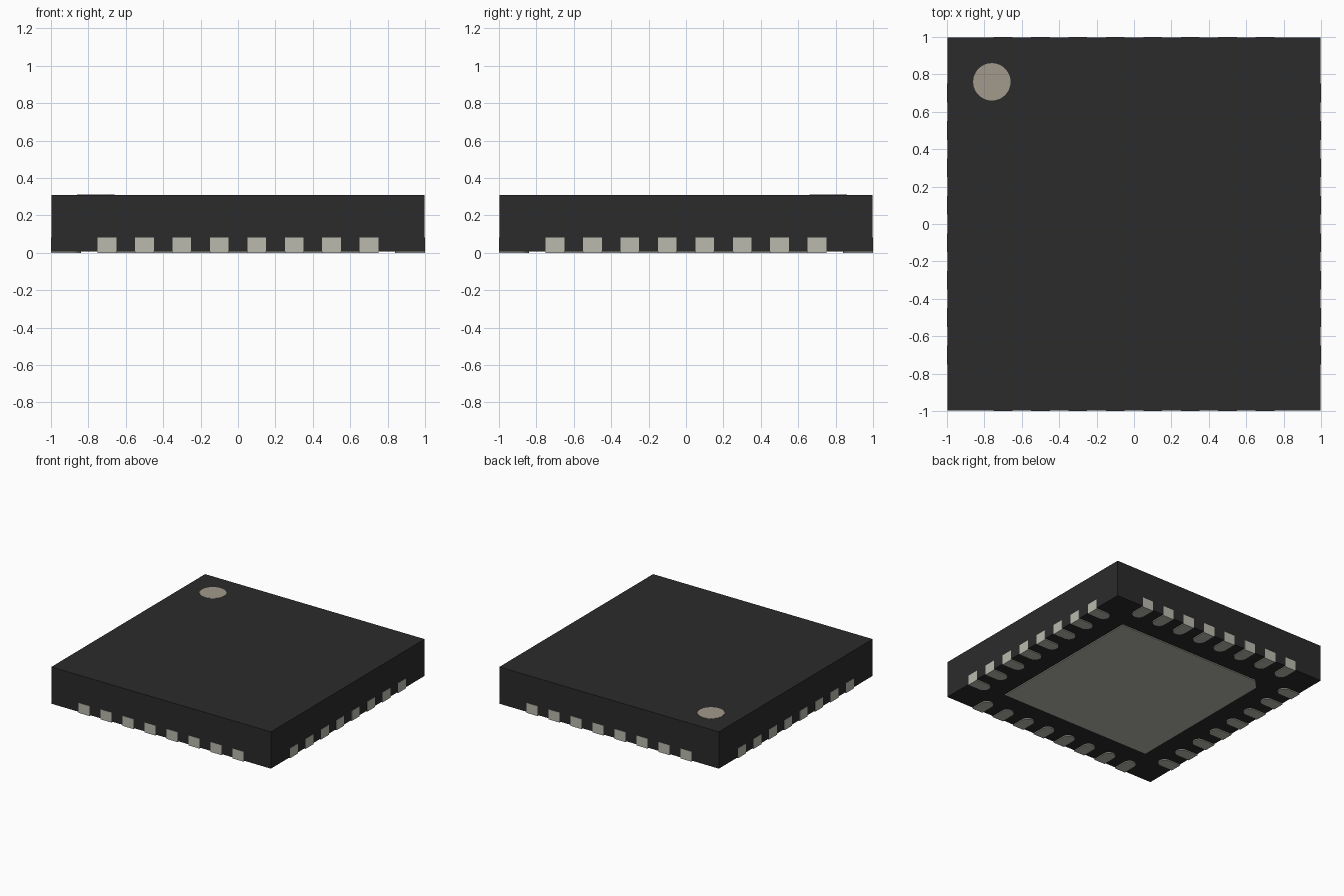
import bpy, bmesh, math
from mathutils import Matrix

if "Cube" in bpy.data.objects:
    bpy.data.objects.remove(bpy.data.objects["Cube"])


def material(name, rgb):
    m = bpy.data.materials.new(name)
    m.diffuse_color = (*rgb, 1)
    m.use_nodes = True
    m.node_tree.nodes["Principled BSDF"].inputs["Base Color"].default_value = m.diffuse_color
    return m


BLACK = material("black_resin", (0.024, 0.024, 0.024))
METAL = material("tin_metal", (0.49, 0.49, 0.43))
TAN = material("marker_tan", (0.36, 0.32, 0.26))


def prism(name, outline, z0, z1, mat, angles=(0,)):
    """Extrude an outline from z0 to z1, repeated at each angle about z."""
    bm = bmesh.new()
    for pts, angle in ((p, a) for a in angles for p in outline):
        rot = Matrix.Rotation(angle, 4, "Z")
        face = bm.faces.new([bm.verts.new(rot @ bm.verts.new((x, y, z0)).co) for x, y in pts])
        top = bmesh.ops.extrude_face_region(bm, geom=[face], use_keep_orig=True)
        for v in top["geom"]:
            if isinstance(v, bmesh.types.BMVert):
                v.co.z = z1
    bmesh.ops.delete(bm, geom=[v for v in bm.verts if not v.link_faces], context="VERTS")
    bmesh.ops.recalc_face_normals(bm, faces=bm.faces)
    mesh = bpy.data.meshes.new(name)
    bm.to_mesh(mesh)
    bm.free()
    mesh.materials.append(mat)
    ob = bpy.data.objects.new(name, mesh)
    bpy.context.collection.objects.link(ob)
    bpy.ops.object.select_all(action="DESELECT")
    ob.select_set(True)
    bpy.context.view_layer.objects.active = ob
    bpy.ops.object.shade_smooth_by_angle(angle=math.radians(30))
    return ob


def arc(cx, cy, r, a0, a1, n):
    return [(cx + r * math.cos(a0 + (a1 - a0) * i / n),
             cy + r * math.sin(a0 + (a1 - a0) * i / n)) for i in range(n + 1)]


# Moulded package body, raised slightly on its contacts
B = 0.998
prism("package_body", [[(-B, -B), (B, -B), (B, B), (-B, B)]], 0.008, 0.31, BLACK)

# Eight round-ended contacts on each of the four sides
pitch, half_w, inner = 0.2, 0.05, -0.84
contacts = []
for i in range(8):
    x = (i - 3.5) * pitch
    contacts.append([(x - half_w, -1), (x + half_w, -1)]
                    + arc(x, inner - half_w, half_w, 0, math.pi, 16))
prism("edge_contacts", contacts, 0, 0.082, METAL, [k * math.pi / 2 for k in range(4)])

# Thermal pad underneath, chamfered at the first-contact corner
P, C = 0.69, 0.075
prism("thermal_pad", [[(-P, -P), (P, -P), (P, P), (-P + C, P), (-P, P - C)]], 0, 0.082, METAL)

# Round orientation marker on top
prism("corner_marker", [arc(-0.76, 0.76, 0.1, 0, 2 * math.pi, 48)[:-1]], 0.3, 0.312, TAN)
